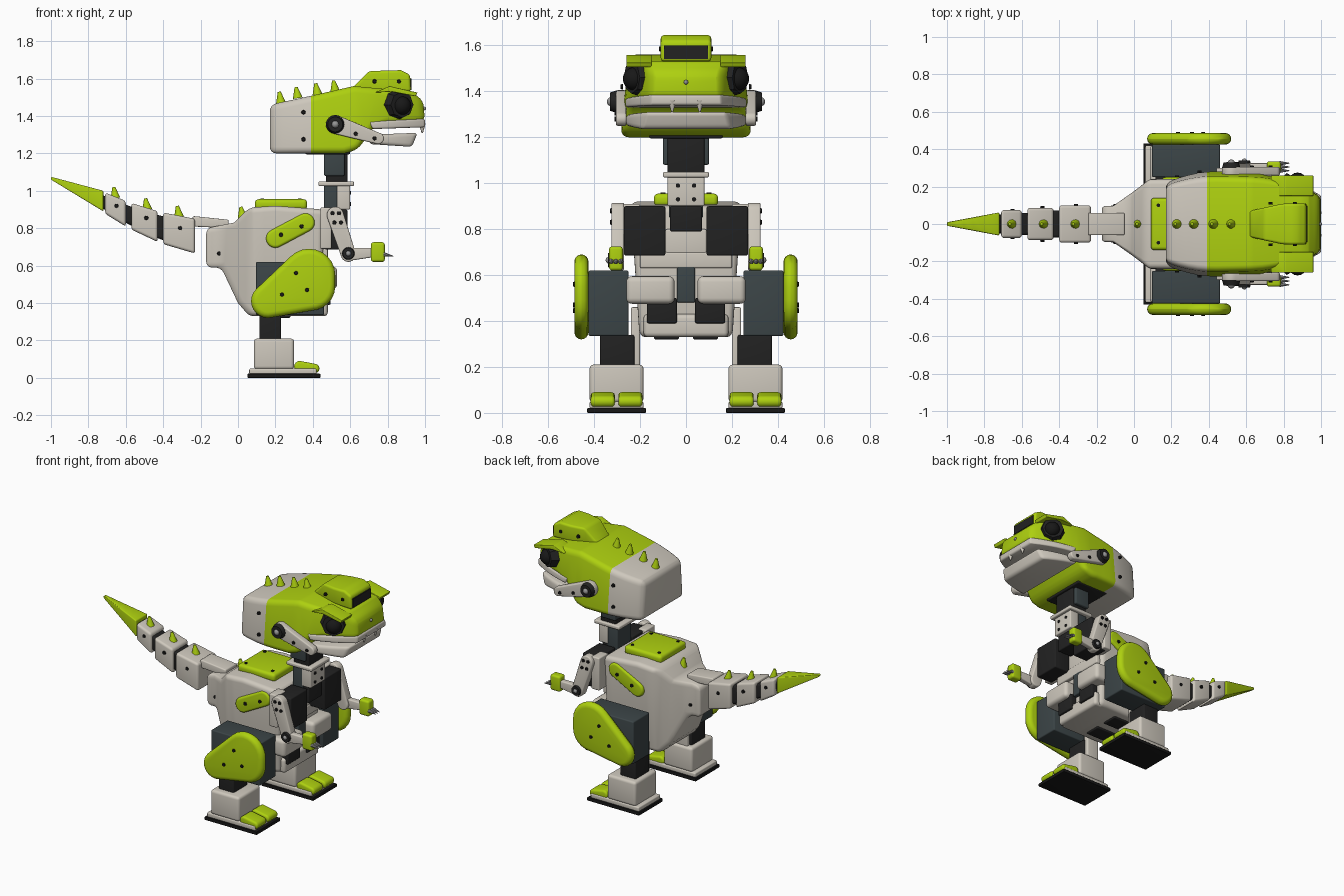
import bpy, bmesh, math
from mathutils import Vector, Matrix
from mathutils.geometry import convex_hull_2d

default_cube = bpy.data.objects.get("Cube")
if default_cube:
    bpy.data.objects.remove(default_cube, do_unlink=True)


def material(name, red, green, blue):
    mat = bpy.data.materials.new(name)
    mat.use_nodes = True
    colour = (red, green, blue, 1)
    mat.diffuse_color = colour
    shader = next(node for node in mat.node_tree.nodes if node.type == 'BSDF_PRINCIPLED')
    shader.inputs["Base Color"].default_value = colour
    return mat


LIME = material("lime", .42, .63, .005)
CREAM = material("warm_grey", .62, .58, .51)
SLATE = material("slate", .045, .06, .064)
BLACK = material("black", .016, .016, .016)
RUBBER = material("rubber", .009, .009, .009)
METAL = material("metal", .3, .3, .3)


def finish(bm, name, mat, mirror, bevel=0, taper=None):
    """Round the sharp edges, narrow the part by a rule, and make the object."""
    bmesh.ops.recalc_face_normals(bm, faces=bm.faces)
    if bevel:
        sharp = [edge for edge in bm.edges if edge.calc_face_angle(0) > .6]
        bmesh.ops.bevel(bm, geom=sharp, offset=bevel, segments=4, profile=.5,
                        affect='EDGES', clamp_overlap=True)
    if taper:
        for step in range(-20, 21):
            bmesh.ops.bisect_plane(bm, geom=bm.verts[:] + bm.edges[:] + bm.faces[:],
                                   plane_co=(step * .05 - .01, 0, 0), plane_no=(1, 0, 0))
        for vert in bm.verts:
            vert.co.y *= taper(vert.co)
    for face in bm.faces:
        face.smooth = True
    mesh = bpy.data.meshes.new(name)
    bm.to_mesh(mesh)
    bm.free()
    mesh.set_sharp_from_angle(angle=math.radians(35))
    mesh.materials.append(mat)
    part = bpy.data.objects.new(name, mesh)
    bpy.context.collection.objects.link(part)
    if mirror:
        part.modifiers.new("mirror", 'MIRROR').use_axis = (False, True, False)
    return part


def plate(name, mat, outline, y, bevel=.008, taper=None):
    """Side outline extruded across: y is a half width, or a range for a mirrored pair."""
    paired = isinstance(y, tuple)
    start, end = y if paired else (-y, y)
    bm = bmesh.new()
    cap = bm.faces.new([bm.verts.new((x, start, z)) for x, z in outline])
    extruded = bmesh.ops.extrude_face_region(bm, geom=[cap])["geom"]
    moved = [item for item in extruded if isinstance(item, bmesh.types.BMVert)]
    bmesh.ops.translate(bm, vec=(0, end - start, 0), verts=moved)
    return finish(bm, name, mat, paired, bevel, taper)


def box(name, mat, x, y, z, bevel=.008):
    outline = [(x[0], z[0]), (x[1], z[0]), (x[1], z[1]), (x[0], z[1])]
    return plate(name, mat, outline, y, bevel)


def hull(*circles):
    """Outline of a band stretched around circles (x, z, radius)."""
    points = [Vector((x + radius * math.cos(math.tau * i / 24), z + radius * math.sin(math.tau * i / 24)))
              for x, z, radius in circles for i in range(24)]
    return [points[i] for i in convex_hull_2d(points)]


def cone(name, mat, at, direction, base, tip, length, sides=16):
    bm = bmesh.new()
    turn = Vector(direction).to_track_quat('Z', 'Y').to_matrix().to_4x4()
    bmesh.ops.create_cone(bm, cap_ends=True, segments=sides, radius1=base, radius2=tip,
                          depth=length, matrix=Matrix.Translation(at) @ turn)
    return finish(bm, name, mat, mirror=at[1] > 0)


def ball(name, mat, at, radius):
    bm = bmesh.new()
    bmesh.ops.create_uvsphere(bm, u_segments=16, v_segments=10, radius=radius,
                              matrix=Matrix.Translation(at))
    return finish(bm, name, mat, mirror=at[1] > 0)


SIDE, UP, FORWARD = Vector((0, 1, 0)), Vector((0, 0, 1)), Vector((1, 0, 0))


def head_taper(co):
    past_middle = max(co.x - .6, .45 - co.x, 0)
    return (1 - 2.8 * past_middle ** 2) * (1 - .35 * (co.z - 1.2))


def torso_taper(co):
    return min(1, max(.42, .75 + 3 * co.x)) * (.75 + .28 * co.z)


# Head, with a grey back
head = plate("head", LIME, [(.17, 1.2), (.57, 1.2), (.64, 1.22), (.72, 1.33), (.8, 1.36), (1, 1.37),
                            (.99, 1.48), (.93, 1.53), (.62, 1.56), (.4, 1.51), (.17, 1.46)],
             .285, .035, head_taper)
head.data.materials.append(CREAM)
for polygon in head.data.polygons:
    polygon.material_index = int(polygon.center.x < .39)
box("head_opening", BLACK, (.36, .6), .16, (1.195, 1.24))
plate("upper_lip", CREAM, [(.7, 1.37), (.72, 1.33), (1, 1.34), (1, 1.385)], .29, .012, head_taper)
plate("lower_jaw", CREAM, [(.7, 1.25), (.93, 1.235), (.96, 1.31), (.7, 1.3)], .28, .02, head_taper)
plate("jaw_arm", CREAM, hull((.52, 1.355, .05), (.62, 1.31, .03), (.75, 1.28, .03)), (.26, .305))
cone("jaw_pivot", BLACK, (.52, .315, 1.355), SIDE, .05, .04, .03)
ball("jaw_pivot_cap", METAL, (.52, .325, 1.355), .02)
cone("tooth", CREAM, (.985, .06, 1.335), -UP, .018, .004, .05)
ball("nose_stud", METAL, (.995, 0, 1.44), .01)
plate("crest", LIME, [(.6, 1.54), (.7, 1.64), (.87, 1.645), (.92, 1.62), (.925, 1.53)], .11, .015,
      lambda co: min(1, .6 + 2 * (co.x - .6)))
box("crest_visor", BLACK, (.9, .928), .095, (1.54, 1.6), 0)

# Eyes and brows
cone("eye_socket", BLACK, (.865, .215, 1.46), FORWARD + 1.7 * SIDE, .083, .07, .05, sides=8)
ball("eyeball", RUBBER, (.875, .225, 1.455), .05)
plate("brow", LIME, [(.73, 1.525), (.81, 1.56), (.96, 1.525), (.95, 1.505), (.82, 1.53)], (.15, .26), .004)

# Spikes along the head, back and tail
for x, z in ((.225, 1.5), (.315, 1.525), (.42, 1.545), (.515, 1.56),
             (.02, .885), (-.32, .89), (-.49, .93), (-.66, .99)):
    cone("spike", LIME, (x, 0, z), UP - .15 * FORWARD, .026, .008, .06, sides=10)

# Neck, from the top down
box("neck_top", SLATE, (.46, .57), .1, (1.08, 1.22))
box("neck_servo", BLACK, (.47, .585), .08, (1.04, 1.2))
box("neck_bar", CREAM, (.43, .62), .1, (1.025, 1.05))
box("neck_bracket", CREAM, (.53, .6), .08, (.9, 1.03))
box("neck_core", SLATE, (.46, .54), .075, (.85, 1.03))
box("neck_base", BLACK, (.46, .58), .07, (.79, .9))
for z in (.93, .99):
    cone("neck_screw", RUBBER, (.6, .035, z), FORWARD, .01, .01, .01, sides=8)

# Torso
plate("torso", CREAM, [(-.17, .59), (-.09, .59), (0, .4), (.06, .33), (.45, .33), (.46, .9),
                       (.2, .92), (.06, .91), (-.02, .83), (-.17, .8)], .24, .03, torso_taper)
box("back_plate", LIME, (.09, .37), .14, (.9, .955), .02)
plate("side_plate", LIME, hull((.2, .745, .05), (.36, .83, .05)), (.2, .25), .015)
box("chest_ledge", CREAM, (.36, .48), .2, (.63, .7))
box("chest_block", CREAM, (.4, .475), .09, (.69, .8))
box("hip_spine", SLATE, (.42, .48), .04, (.48, .64))
box("belly_plate", CREAM, (.3, .48), .185, (.33, .43), .02)
box("belly_servo", BLACK, (.12, .28), (.03, .14), (.32, .36))
box("hip_servo", BLACK, (.42, .495), (.04, .17), (.39, .5))
box("hip_joint", CREAM, (.38, .53), (.05, .26), (.475, .595), .025)

# Legs
box("thigh_block", SLATE, (.096, .46), (.25, .425), (.335, .62))
plate("thigh_cover", LIME, hull((.16, .41, .09), (.39, .49, .13), (.38, .55, .14)), (.425, .486), .033)
box("shin_servo", BLACK, (.115, .23), (.225, .375), (.19, .34))
box("shin_bar", CREAM, (.13, .22), (.2, .24), (.15, .46))
box("ankle", CREAM, (.085, .3), (.185, .42), (.045, .21), .018)
box("foot", CREAM, (.06, .42), (.185, .42), (.018, .05))
box("sole", RUBBER, (.05, .44), (.175, .43), (0, .022), .004)
for y in (.19, .31):
    plate("toe", LIME, hull((.33, .06, .03), (.41, .05, .025)), (y, y + .105), .014)

# Arms
box("shoulder_servo", BLACK, (.465, .585), (.09, .27), (.685, .9))
box("shoulder_mount", CREAM, (.44, .5), (.2, .3), (.69, .91))
plate("upper_arm", CREAM, hull((.52, .87, .045), (.59, .66, .04)), (.27, .325))
plate("forearm", CREAM, hull((.59, .66, .035), (.72, .67, .025)), (.285, .325))
cone("elbow", BLACK, (.59, .325, .665), SIDE, .037, .03, .03)
ball("elbow_cap", METAL, (.59, .335, .665), .015)
box("hand", LIME, (.71, .785), (.275, .335), (.62, .725), .014)
for y in (.285, .305, .325):
    cone("claw", METAL, (.805, y, .655), FORWARD - .2 * UP, .012, .002, .055, sides=8)


def tail_piece(name, mat, start, end, inset=0):
    """Slice of the rising, thinning tail between two x positions."""
    low = [(x, .64 + .47 * x * x + inset) for x in (start, end)]
    high = [(x, .834 + .31 * x * x - inset) for x in (end, start)]
    plate(name, mat, low + high, .123 + .037 * (start + end) - inset, .015)


# Tail
plate("tail_root", CREAM, [(-.26, .81), (-.24, .865), (-.05, .845), (-.05, .8)], .06)
ends = ((-.4, -.23), (-.57, -.43), (-.71, -.6))
for start, end in ends:
    tail_piece("tail_segment", CREAM, start, end)
    tail_piece("tail_joint", BLACK, start - .04, start + .02, inset=.02)
plate("tail_tip", LIME, [(-.72, .89), (-.72, 1), (-1, 1.075), (-1, 1.06)], .062, .008,
      lambda co: (1.05 + co.x) / .33)

# Screws on each side, grouped by the depth of the surface they sit on
screws = {.28: ((.35, 1.42), (.35, 1.275)), .487: ((.31, .56), (.235, .445), (.37, .47)),
          .252: ((.23, .765), (.34, .81)), .1: ((-.1, .665), (-.31, .8)), .09: ((-.49, .855),),
          .075: ((-.65, .92),), .306: ((.63, 1.305), (.73, 1.28)), .111: ((.73, 1.585), (.86, 1.585)),
          .326: ((.505, .88), (.54, .88), (.515, .83), (.55, .83))}
for depth, places in screws.items():
    for x, z in places:
        cone("screw", RUBBER, (x, depth, z), SIDE, .012, .01, .012, sides=8)
for x in (.13, .33):
    cone("back_screw", RUBBER, (x, .1, .955), UP, .01, .01, .01, sides=8)
